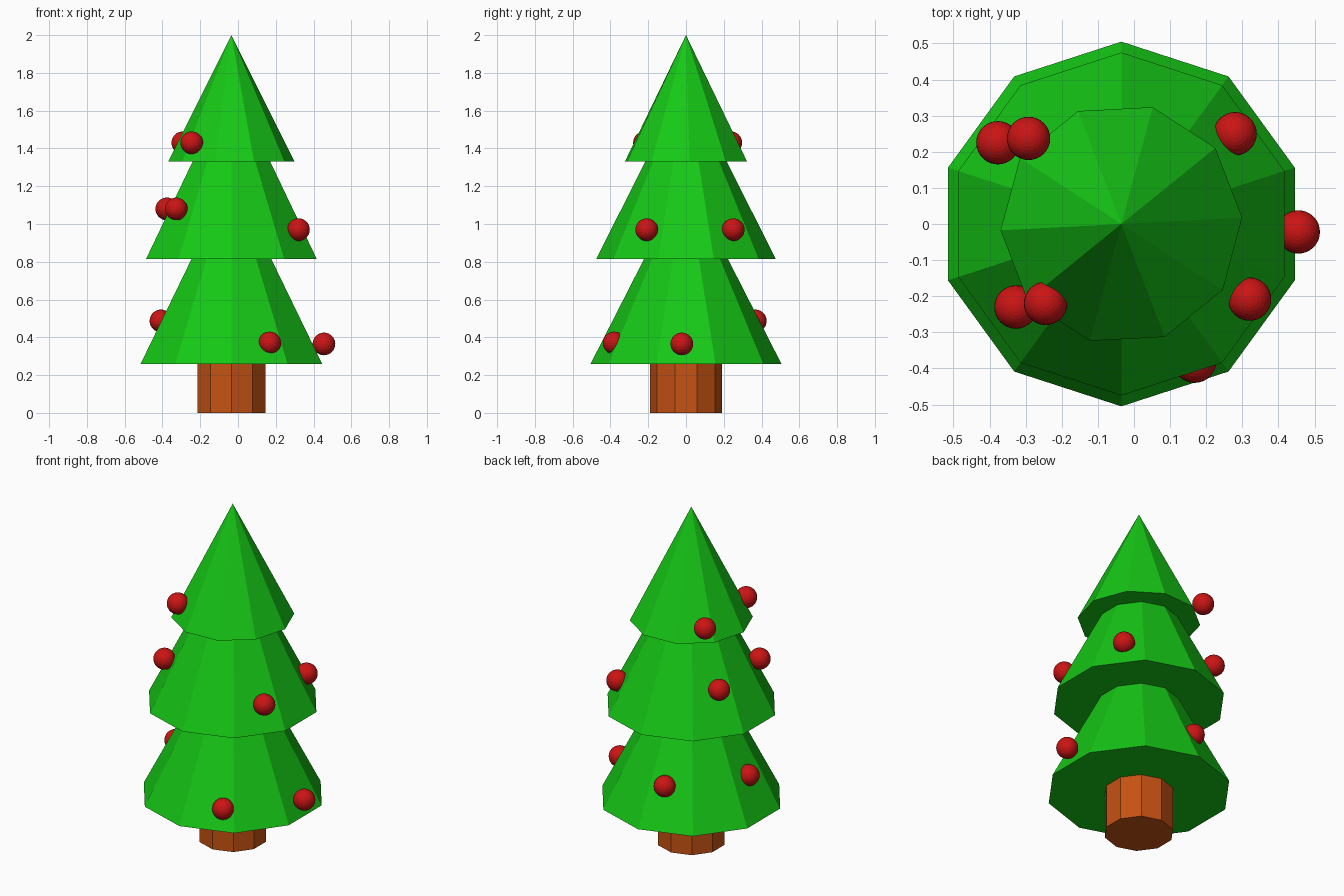
import bpy
from math import radians

if "Cube" in bpy.data.objects:
    bpy.data.objects.remove(bpy.data.objects["Cube"])

CX = -0.035  # tree axis


def material(name, rgb):
    m = bpy.data.materials.new(name)
    m.diffuse_color = (*rgb, 1)
    m.use_nodes = True
    m.node_tree.nodes["Principled BSDF"].inputs["Base Color"].default_value = m.diffuse_color
    return m


green = material("needles", (0.008, 0.58, 0.008))
brown = material("bark", (0.56, 0.085, 0.006))
red = material("bauble_red", (0.6, 0.007, 0.007))


def finish(name, mat):
    ob = bpy.context.object
    ob.name = name
    ob.data.materials.append(mat)
    return ob


# Ten-sided trunk, tucked a little into the lowest tier
bpy.ops.mesh.primitive_cylinder_add(vertices=10, radius=0.19, depth=0.28,
                                    location=(CX, 0, 0.14))
finish("trunk", brown)

# Stacked foliage cones: name, base height, apex height, radius, turn
tiers = [
    ("lower_foliage", 0.26, 1.25, 0.505, 0),
    ("middle_foliage", 0.815, 1.76, 0.475, 0),
    ("top_foliage", 1.33, 2.0, 0.335, -15),
]
for name, z0, z1, r, turn in tiers:
    bpy.ops.mesh.primitive_cone_add(vertices=10, radius1=r, radius2=0, depth=z1 - z0,
                                    location=(CX, 0, (z0 + z1) / 2),
                                    rotation=(0, 0, radians(turn)))
    finish(name, green)

# Baubles sitting on the foliage
baubles = [
    (-0.245, -0.22, 1.43), (-0.292, 0.237, 1.43),
    (-0.327, -0.23, 1.08), (-0.377, 0.225, 1.08),
    (0.32, -0.208, 0.97), (0.28, 0.25, 0.97),
    (0.168, -0.38, 0.37), (0.455, -0.022, 0.365),
    (-0.408, -0.01, 0.487), (-0.116, 0.367, 0.487),
]
for i, pos in enumerate(baubles, 1):
    bpy.ops.mesh.primitive_uv_sphere_add(segments=32, ring_count=16, radius=0.06,
                                         location=pos)
    finish(f"bauble_{i}", red)
